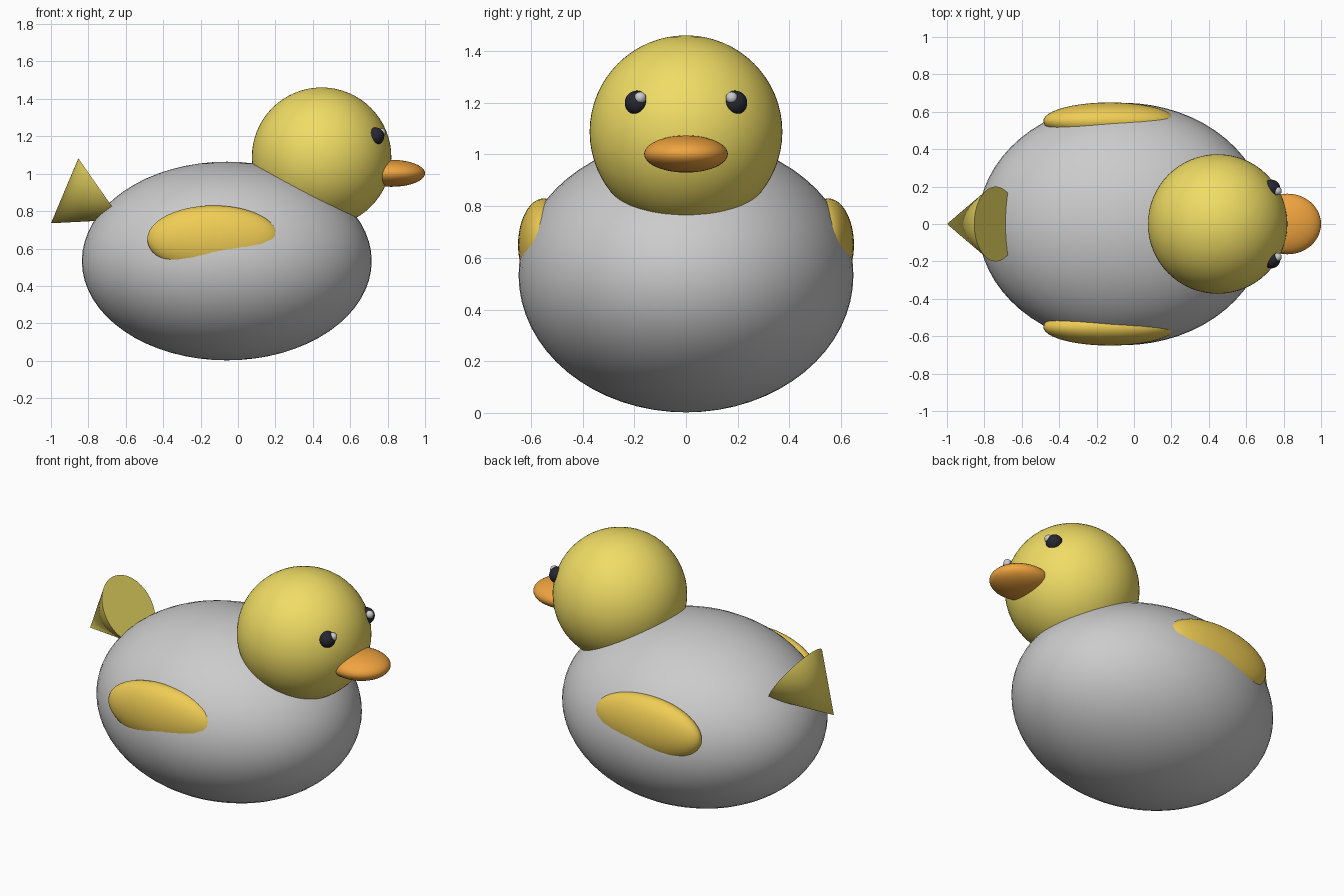
import bpy
from math import radians
from mathutils import Vector

if "Cube" in bpy.data.objects:
    bpy.data.objects.remove(bpy.data.objects["Cube"])


def material(name, rgb):
    m = bpy.data.materials.new(name)
    m.diffuse_color = (*rgb, 1)
    m.use_nodes = True
    m.node_tree.nodes["Principled BSDF"].inputs["Base Color"].default_value = m.diffuse_color
    return m


yellow = material("yellow", (0.87, 0.72, 0.13))
gold = material("gold", (0.87, 0.61, 0.09))
orange = material("orange", (0.87, 0.37, 0.05))
black = material("black", (0.02, 0.02, 0.03))


def finish(ob, name, mat):
    ob.name = name
    if mat:
        ob.data.materials.append(mat)
    bpy.ops.object.shade_smooth_by_angle(angle=radians(40))
    return ob


def ellipsoid(name, center, radii, mat=None, segments=64, rings=32):
    bpy.ops.mesh.primitive_uv_sphere_add(segments=segments, ring_count=rings,
                                         radius=1, location=center)
    ob = bpy.context.object
    ob.scale = radii
    bpy.ops.object.transform_apply(location=False, rotation=False, scale=True)
    return finish(ob, name, mat)


# Body, head and beak
ellipsoid("body", (-0.06, 0, 0.533), (0.775, 0.648, 0.531))
ellipsoid("head", (0.447, 0, 1.088), (0.373, 0.373, 0.373), yellow)
ellipsoid("beak", (0.82, 0, 1.002), (0.18, 0.162, 0.072), orange, 48, 24)

# Wings, eyes and eye highlights on both sides
for side, s in (("left", 1), ("right", -1)):
    ellipsoid(f"{side}_wing", (-0.13, s * 0.55, 0.65), (0.355, 0.1, 0.18), gold, 48, 24)
    ellipsoid(f"{side}_eye", (0.735, s * 0.19, 1.2), (0.047,) * 3, black, 32, 16)
    ellipsoid(f"{side}_eye_highlight", (0.767, s * 0.177, 1.22), (0.023,) * 3, None, 24, 12)

# Tail cone: flat base tipped up and forward, point at the back
tip = Vector((-1.0, 0, 0.735))
base = Vector((-0.739, 0, 0.918))
axis = tip - base
bpy.ops.mesh.primitive_cone_add(vertices=64, radius1=0.2, radius2=0, depth=axis.length,
                                location=(tip + base) / 2,
                                rotation=axis.to_track_quat('Z', 'Y').to_euler())
finish(bpy.context.object, "tail", yellow)
